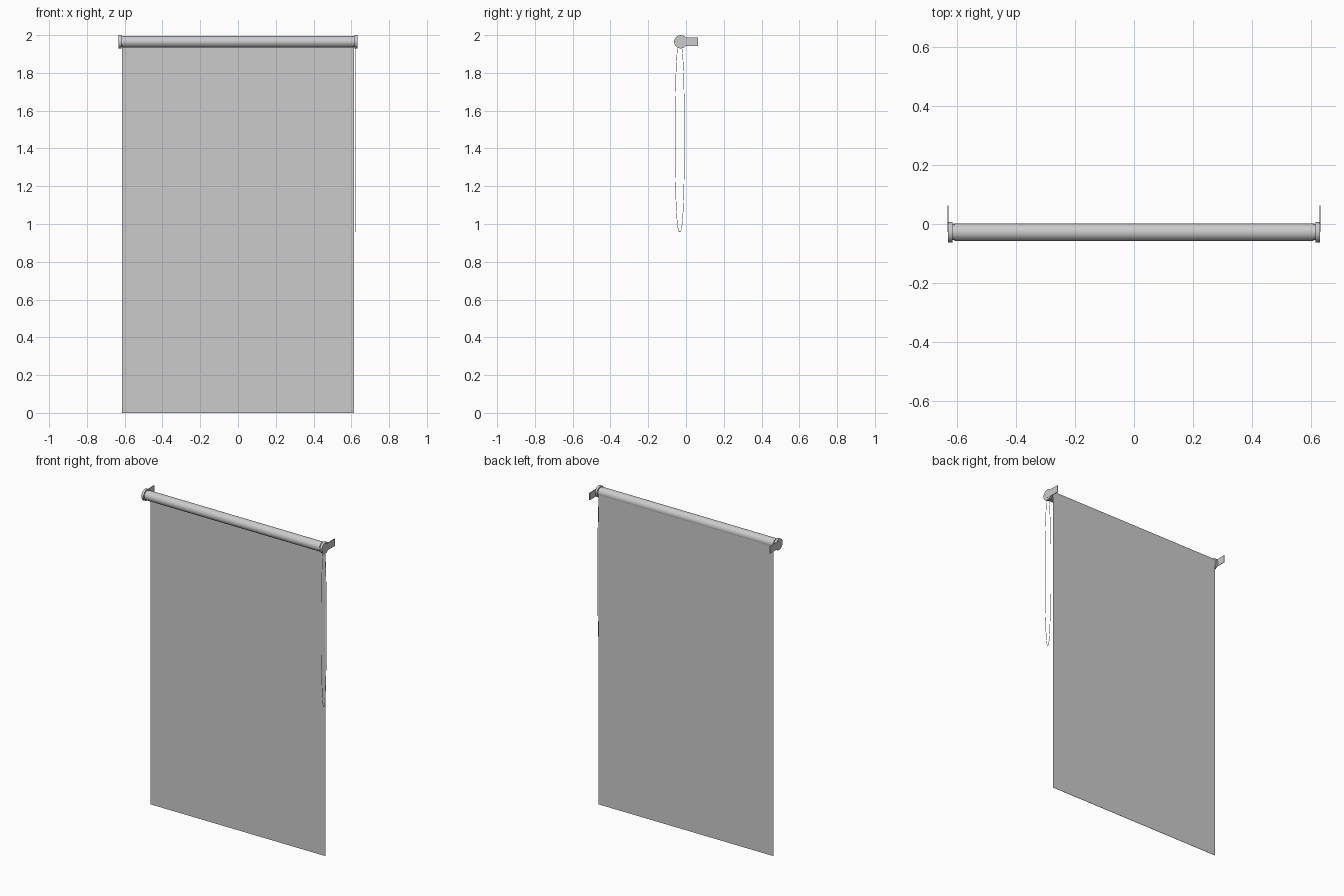
import bpy, math

if "Cube" in bpy.data.objects:
    bpy.data.objects.remove(bpy.data.objects["Cube"])

AXIS_Y, AXIS_Z = -0.028, 1.965


def cylinder_x(name, x0, x1, radius, sides=48):
    bpy.ops.mesh.primitive_cylinder_add(
        vertices=sides, radius=radius, depth=x1 - x0,
        location=((x0 + x1) / 2, AXIS_Y, AXIS_Z), rotation=(0, math.pi / 2, 0))
    ob = bpy.context.object
    ob.name = name
    bpy.ops.object.shade_smooth_by_angle(angle=math.radians(35))
    return ob


def box(name, lo, hi):
    bpy.ops.mesh.primitive_cube_add(
        size=1, location=[(a + b) / 2 for a, b in zip(lo, hi)])
    ob = bpy.context.object
    ob.name = name
    ob.scale = [b - a for a, b in zip(lo, hi)]
    return ob


# fabric roll, inner tube and hanging sheet
cylinder_x("fabric_roll", -0.61, 0.61, 0.030)
cylinder_x("roller_tube", -0.618, 0.618, 0.027)
box("fabric_sheet", (-0.613, -0.001, 0), (0.613, 0.001, AXIS_Z))

# end caps and wall brackets, one pair per side
for side, s in (("left", -1), ("right", 1)):
    x0, x1 = sorted((s * 0.617, s * 0.632))
    cylinder_x(side + "_end_cap", x0, x1, 0.035)
    x0, x1 = sorted((s * 0.629, s * 0.633))
    box(side + "_bracket", (x0, AXIS_Y, AXIS_Z - 0.023), (x1, 0.063, AXIS_Z + 0.023))

# pull cord: a long closed loop hanging from the right cap
curve = bpy.data.curves.new("pull_cord", "CURVE")
curve.dimensions = "3D"
curve.bevel_depth = 0.0013
curve.bevel_resolution = 1
count = 96
spline = curve.splines.new("POLY")
spline.points.add(count - 1)
spline.use_cyclic_u = True
for i, p in enumerate(spline.points):
    a = 2 * math.pi * i / count
    c, n = math.cos(a), math.sin(a)
    y = math.copysign(abs(c) ** 0.8, c) * 0.024
    z = math.copysign(abs(n) ** 0.8, n) * 0.503
    p.co = (0.624, -0.033 + y, 1.462 + z, 1)
cord = bpy.data.objects.new("pull_cord", curve)
bpy.context.collection.objects.link(cord)
